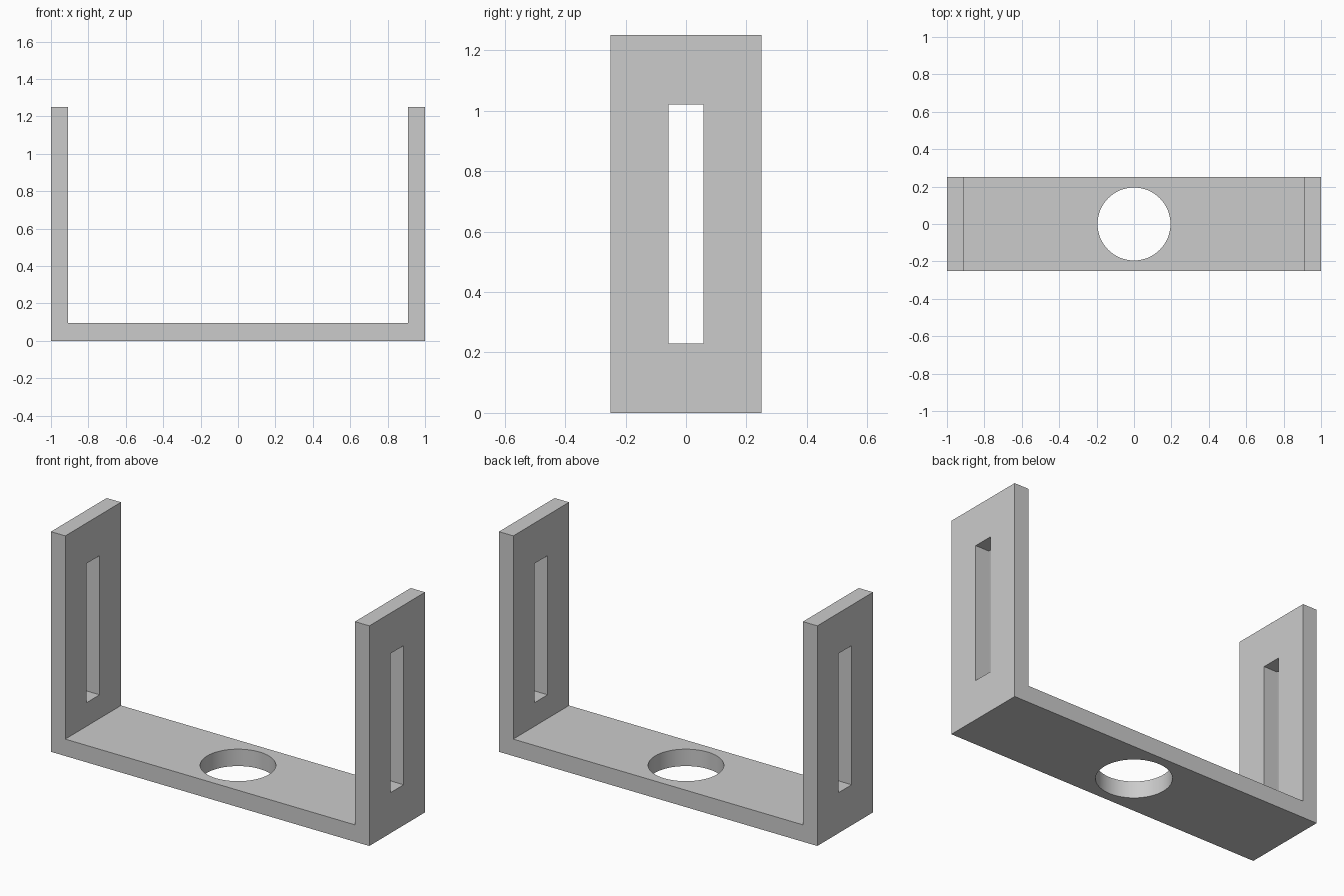
import bpy
import bmesh
import math
from mathutils import Matrix, Vector

cube = bpy.data.objects.get("Cube")
if cube:
    bpy.data.objects.remove(cube, do_unlink=True)

HALF_DEPTH = 0.25
HEIGHT = 1.25
WALL = 0.09
FLOOR = 0.096

grey = bpy.data.materials.new("plain grey")
grey.use_nodes = True
colour = (0.6, 0.6, 0.6, 1)
grey.diffuse_color = colour
grey.node_tree.nodes["Principled BSDF"].inputs["Base Color"].default_value = colour


def add_object(name, bm):
    bmesh.ops.recalc_face_normals(bm, faces=bm.faces)
    mesh = bpy.data.meshes.new(name)
    bm.to_mesh(mesh)
    bm.free()
    mesh.materials.append(grey)
    obj = bpy.data.objects.new(name, mesh)
    bpy.context.collection.objects.link(obj)
    return obj


# U-shaped bracket: profile swept front to back
inner = 1 - WALL
right_half = [(inner, FLOOR), (inner, HEIGHT), (1, HEIGHT), (1, 0)]
profile = right_half + [(-x, z) for x, z in reversed(right_half)]
bm = bmesh.new()
face = bm.faces.new([bm.verts.new((x, -HALF_DEPTH, z)) for x, z in profile])
sweep = bmesh.ops.extrude_face_region(bm, geom=[face])
moved = [v for v in sweep["geom"] if isinstance(v, bmesh.types.BMVert)]
bmesh.ops.translate(bm, verts=moved, vec=(0, 2 * HALF_DEPTH, 0))
bracket = add_object("bracket", bm)

# Cutter for the slots through both upright arms
bm = bmesh.new()
bmesh.ops.create_cube(bm, size=1, matrix=Matrix.LocRotScale(
    Vector((0, 0, 0.625)), None, Vector((3, 0.116, 0.79))))
slot_cutter = add_object("slot_cutter", bm)

# Cutter for the round hole in the base
bm = bmesh.new()
bmesh.ops.create_cone(bm, cap_ends=True, segments=64, radius1=0.195,
                      radius2=0.195, depth=0.4)
hole_cutter = add_object("hole_cutter", bm)

# Cut the openings and apply them
bpy.context.view_layer.objects.active = bracket
for cutter in (slot_cutter, hole_cutter):
    cut = bracket.modifiers.new(cutter.name, 'BOOLEAN')
    cut.operation = 'DIFFERENCE'
    cut.solver = 'EXACT'
    cut.object = cutter
    bpy.ops.object.modifier_apply(modifier=cut.name)
    bpy.data.objects.remove(cutter, do_unlink=True)

# Smooth hole wall with crisp edges elsewhere
bpy.ops.object.select_all(action='DESELECT')
bracket.select_set(True)
bpy.ops.object.shade_smooth_by_angle(angle=math.radians(30))
